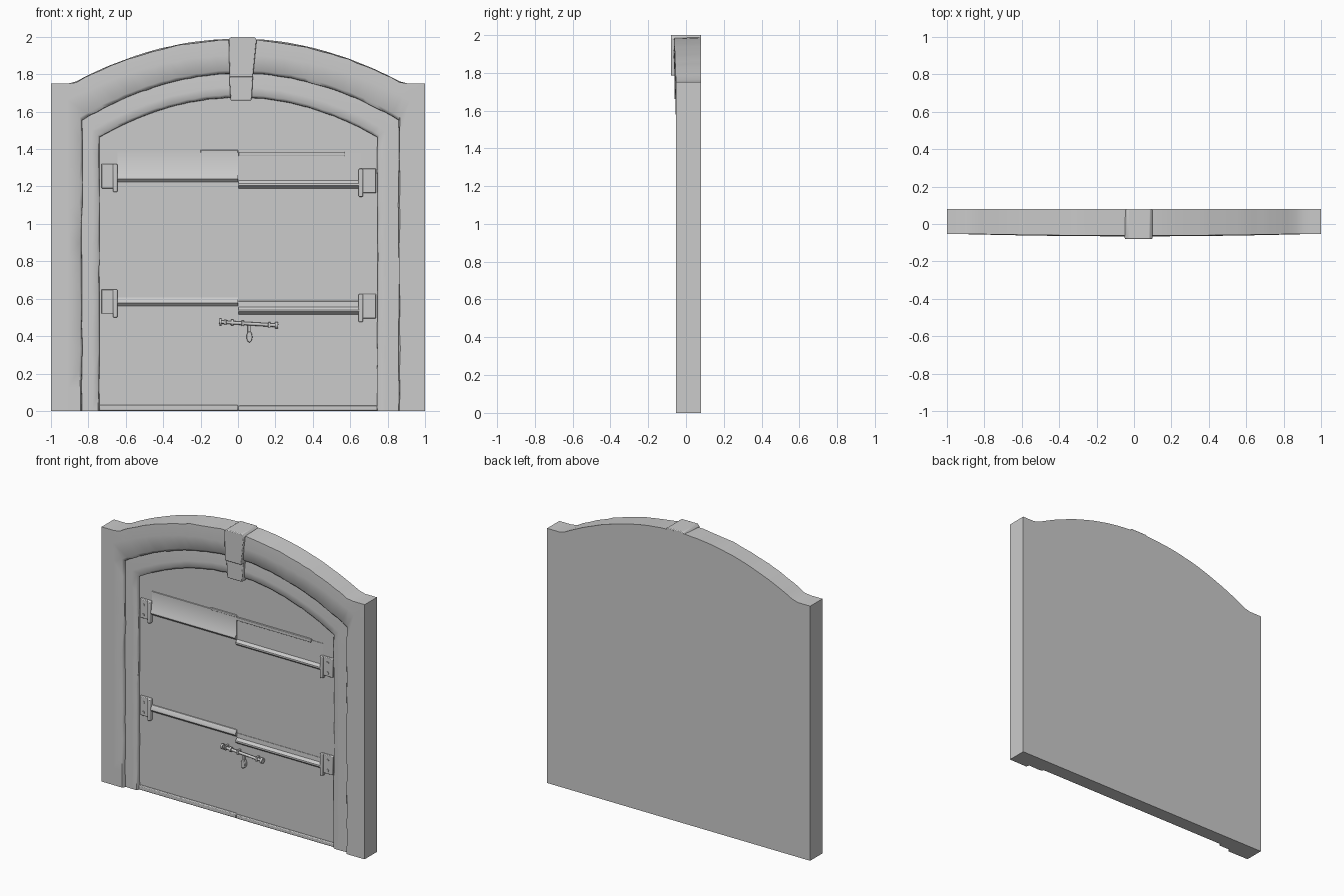
import bpy, bmesh, math, random
from mathutils import Matrix, Vector

if "Cube" in bpy.data.objects:
    bpy.data.objects.remove(bpy.data.objects["Cube"])

random.seed(4)
LEG, ARCH = 14, 44


def finish(bm, name, bevel=0, angle=35):
    bmesh.ops.recalc_face_normals(bm, faces=bm.faces)
    me = bpy.data.meshes.new(name)
    bm.to_mesh(me)
    bm.free()
    ob = bpy.data.objects.new(name, me)
    bpy.context.collection.objects.link(ob)
    if bevel:
        m = ob.modifiers.new("bevel", 'BEVEL')
        m.width, m.segments = bevel, 2
    bpy.ops.object.select_all(action='DESELECT')
    ob.select_set(True)
    bpy.context.view_layer.objects.active = ob
    bpy.ops.object.shade_smooth_by_angle(angle=math.radians(angle))
    return ob


def rail(xl, xr, spring, crown, y, k=None, bulge=0.0, leg_jit=0.0, arch_jit=0.0):
    """Arched outline: left leg, parabolic arch, right leg, slightly uneven."""
    half = (xr - xl) / 2
    mid = (xl + xr) / 2
    k = k or (crown - spring) / half ** 2
    j = random.uniform
    pts = []
    for i in range(LEG):
        pts.append((xl + j(-leg_jit, leg_jit), y, spring * i / LEG))
    for i in range(ARCH + 1):
        x = xl + (xr - xl) * i / ARCH
        z = crown - k * (x - mid) ** 2
        f = max(0, (z - spring) / (crown - spring))
        z = z + j(-arch_jit, arch_jit) if f > 0 else spring
        pts.append((x, y - bulge * f, z))
    for i in range(LEG - 1, -1, -1):
        pts.append((xr + j(-leg_jit, leg_jit), y, spring * i / LEG))
    return pts


def loft(name, rails, cap=True, angle=35):
    """Skin between rails, closing the ends and the bottom."""
    bm = bmesh.new()
    rows = [[bm.verts.new(p) for p in r] for r in rails]
    for a, b in zip(rows, rows[1:]):
        for i in range(len(a) - 1):
            bm.faces.new((a[i], a[i + 1], b[i + 1], b[i]))
    if cap:
        bm.faces.new(rows[0])
        bm.faces.new(rows[-1])
        bm.faces.new([r[0] for r in rows] + [r[-1] for r in reversed(rows)])
    else:
        bm.faces.new([r[0] for r in rows])
        bm.faces.new([r[-1] for r in rows])
    return finish(bm, name, angle=angle)


def prism(name, pts, a, b, axis='y', bevel=0.0):
    """Extrude an (x,z) outline along y, or a (y,z) outline along x."""
    bm = bmesh.new()
    at = (lambda p, t: (p[0], t, p[1])) if axis == 'y' else (lambda p, t: (t, p[0], p[1]))
    lo = [bm.verts.new(at(p, a)) for p in pts]
    hi = [bm.verts.new(at(p, b)) for p in pts]
    bm.faces.new(lo)
    bm.faces.new(hi)
    for i in range(len(pts)):
        n = (i + 1) % len(pts)
        bm.faces.new((lo[i], lo[n], hi[n], hi[i]))
    return finish(bm, name, bevel)


def box(name, x0, x1, z0, z1, y0, y1, bevel=0.0):
    return prism(name, [(x0, z0), (x1, z0), (x1, z1), (x0, z1)], y0, y1, 'y', bevel)


def rod(name, p, q, r, sides=12):
    p, q = Vector(p), Vector(q)
    bm = bmesh.new()
    turn = (q - p).to_track_quat('Z', 'Y').to_matrix().to_4x4()
    bmesh.ops.create_cone(bm, cap_ends=True, segments=sides, radius1=r, radius2=r,
                          depth=(q - p).length,
                          matrix=Matrix.Translation((p + q) / 2) @ turn)
    return finish(bm, name)


# Stone surround with solid back and a shallow recess for the doors
loft("stone_surround", [
    rail(-1, 1, 1.75, 1.99, 0.08, 0.305, arch_jit=0.001),
    rail(-1, 1, 1.75, 1.985, -0.053, 0.305, 0.009, 0, 0.003),
    rail(-0.91, 0.92, 1.66, 1.90, -0.054, None, 0.012, 0, 0.004),
    rail(-0.845, 0.865, 1.57, 1.82, -0.054, None, 0.006, 0.004, 0.003),
    rail(-0.835, 0.86, 1.555, 1.805, -0.044, None, 0.004, 0.004, 0.003),
    rail(-0.83, 0.857, 1.55, 1.80, 0.0),
], angle=50)

# Inner frame trim
loft("inner_frame", [
    rail(-0.86, 0.88, 1.58, 1.83, 0.01),
    rail(-0.86, 0.88, 1.58, 1.83, -0.031),
    rail(-0.78, 0.79, 1.50, 1.73, -0.034, None, 0.005, 0.004, 0.003),
    rail(-0.75, 0.755, 1.475, 1.69, -0.033, None, 0.005, 0.004, 0.003),
    rail(-0.742, 0.746, 1.465, 1.678, -0.025, None, 0.003, 0.003, 0.002),
    rail(-0.74, 0.744, 1.46, 1.672, 0.01),
], cap=False, angle=50)

# Keystones
prism("keystone_upper", [(-0.045, 1.785), (0.08, 1.785), (0.1, 1.985), (0.085, 2.0),
                         (-0.035, 2.0), (-0.05, 1.985)], -0.08, 0.0795, 'y', 0.005)
prism("keystone_lower", [(-0.04, 1.66), (0.073, 1.66), (0.08, 1.79), (-0.047, 1.79)],
      -0.062, 0.0, 'y', 0.005)

# Door leaves under the frame
for side, edge, face in ((-1, -0.77, -0.009), (1, 0.775, -0.012)):
    top = [(edge * t / 10, 1.70 - 0.2 * (t / 10) ** 2) for t in range(11)]
    prism("left_door" if side < 0 else "right_door", [(0, 0.002)] + top + [(edge, 0.002)],
          face, 0.02)

# Raised door rails: ridge below, sloping back to the leaf above
for name, x0, x1, z, top, lift in (
        ("left_upper_rail", -0.645, 0, 1.225, 1.39, 0.018),
        ("left_lower_rail", -0.645, 0, 0.56, 0.61, 0.018),
        ("right_upper_rail", 0.003, 0.655, 1.19, 1.38, 0.022),
        ("right_lower_rail", 0.003, 0.655, 0.515, 0.59, 0.022)):
    prism(name, [(0, z), (-0.013, z), (-0.01 - lift, z + 0.016), (-0.009 - lift, z + 0.026),
                 (-0.016, z + 0.042), (-0.014, top - 0.004), (0, top)], x0, x1, 'x')
box("right_top_board", 0.003, 0.57, 1.362, 1.385, -0.022, 0, 0.003)
box("left_top_board", -0.2, 0, 1.38, 1.395, -0.016, 0, 0.003)

# Bottom boards
box("left_kick_board", -0.74, 0, 0.002, 0.032, -0.022, 0, 0.005)
box("right_kick_board", 0.003, 0.745, 0.002, 0.028, -0.024, 0, 0.005)

# Hinges: plate, knuckle strip, rivets
for name, s, z in (("left_upper", -1, 1.245), ("left_lower", -1, 0.575),
                   ("right_upper", 1, 1.22), ("right_lower", 1, 0.55)):
    xa = 0.73 if s < 0 else 0.738
    box(name + "_hinge_plate", *sorted((s * xa, s * 0.66)), z - 0.055, z + 0.075,
        -0.026, 0, 0.004)
    box(name + "_hinge_knuckle", *sorted((s * 0.668, s * 0.645)), z - 0.075, z + 0.075,
        -0.034, 0, 0.005)
    for dz in (-0.03, 0.04):
        rod(name + "_hinge_rivet", (s * 0.70, -0.031, z + dz), (s * 0.70, 0, z + dz), 0.009)

# Sliding bolt with end knobs, guides and hanging hasp
L, R = Vector((-0.1, -0.032, 0.476)), Vector((0.215, -0.032, 0.457))
rod("bolt_bar", L, R, 0.009)
for t, w, r in ((0.02, 0.012, 0.018), (0.22, 0.014, 0.016), (0.97, 0.016, 0.018)):
    c = L.lerp(R, t)
    rod("bolt_collar", c - Vector((w / 2, 0, 0)), c + Vector((w / 2, 0, 0)), r)
for t in (0.1, 0.4, 0.85):
    c = L.lerp(R, t)
    box("bolt_guide", c.x - 0.007, c.x + 0.007, c.z - 0.015, c.z + 0.015, -0.044, 0, 0.003)
box("hasp_arm", 0.052, 0.07, 0.405, 0.462, -0.034, -0.018, 0.003)
prism("hasp_drop", [(0.061 + 0.016 * math.cos(a * math.pi / 6),
                     0.396 + 0.03 * math.sin(a * math.pi / 6)) for a in range(12)],
      -0.036, -0.008, 'y', 0.003)
